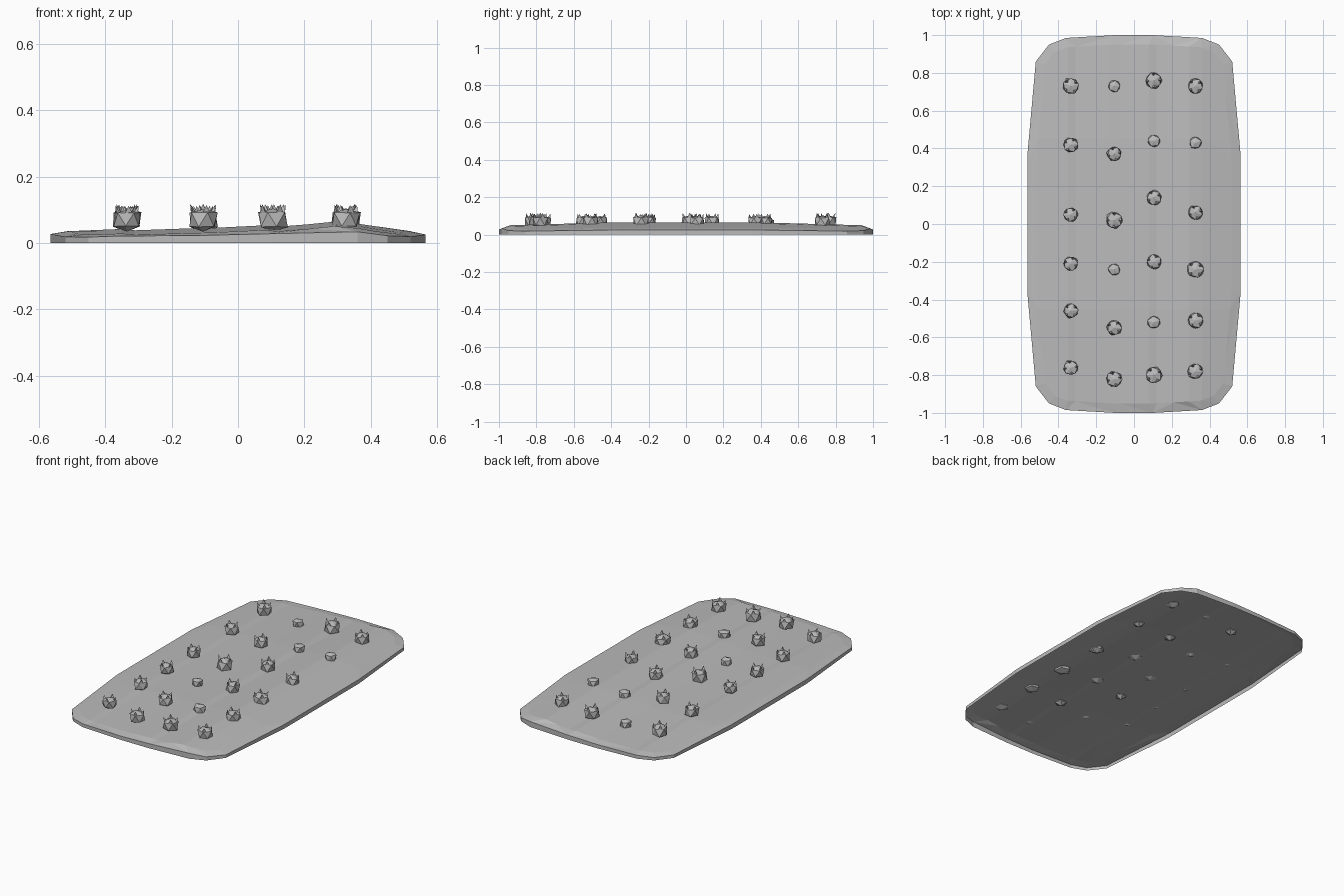
import bpy, bmesh, math, random
from mathutils import Vector, Matrix

random.seed(4)
cube = bpy.data.objects.get("Cube")
if cube:
    bpy.data.objects.remove(cube, do_unlink=True)


def material(name, value):
    mat = bpy.data.materials.new(name)
    mat.use_nodes = True
    colour = (value, value, value, 1)
    mat.diffuse_color = colour
    mat.node_tree.nodes["Principled BSDF"].inputs["Base Color"].default_value = colour
    return mat


grey = material("stone grey", 0.5)


def finish(bm, name):
    mesh = bpy.data.meshes.new(name)
    bm.to_mesh(mesh)
    bm.free()
    mesh.materials.append(grey)
    obj = bpy.data.objects.new(name, mesh)
    bpy.context.collection.objects.link(obj)
    return obj


# Cross-section of the bed: height across its width
PROFILE = [(-.6, .034), (-.46, .036), (-.35, .042), (-.31, .038), (-.14, .044),
           (-.08, .045), (.08, .053), (.12, .049), (.21, .056), (.29, .064),
           (.36, .058), (.46, .04), (.6, .03)]


def ground(x, y):
    for (a, za), (b, zb) in zip(PROFILE, PROFILE[1:]):
        if a <= x <= b:
            z = za + (zb - za) * (x - a) / (b - a)
            return z - .014 * max(0, abs(y) - .45) / .5
    return PROFILE[0][1]


# Bed: open-bottomed shell from a rounded outline, two sloping bands and furrows
def build_bed():
    quarter = [(.565, .36), (.52, .86), (.45, .95), (.36, .985), (.1, 1)]
    right = [(x, -y) for x, y in reversed(quarter)] + quarter
    outline = right + [(-x, -y) for x, y in right]
    bm = bmesh.new()
    top = bm.faces.new([bm.verts.new((x, y, 0)) for x, y in outline])
    rim = set(top.verts)
    bmesh.ops.inset_individual(bm, faces=[top], thickness=.042)
    shoulder = set(top.verts)
    bmesh.ops.inset_individual(bm, faces=[top], thickness=.05)
    for v in bm.verts:
        if v in rim:
            v.co.z = 0
        elif v in shoulder:
            v.co.z = ground(v.co.x, v.co.y) * .78
        else:
            v.co.z = ground(v.co.x, v.co.y)

    # Cut the top into furrow strips, then lift every cut to the section
    inner = [top]
    cuts = [((x, 0, 0), (1, 0, 0)) for x, _ in PROFILE[2:-2]]
    cuts += [((0, y, 0), (0, 1, 0)) for y in (-.7, -.45, 0, .45, .7)]
    for point, normal in cuts:
        geom = set(inner)
        for f in inner:
            geom.update(f.edges, f.verts)
        result = bmesh.ops.bisect_plane(bm, geom=list(geom), plane_co=point, plane_no=normal)
        inner = [f for f in result["geom"] if isinstance(f, bmesh.types.BMFace)]
    for v in {v for f in inner for v in f.verts}:
        v.co.z = ground(v.co.x, v.co.y)
    bmesh.ops.triangulate(bm, faces=[f for f in bm.faces if len(f.verts) > 4])
    finish(bm, "bed")


# Rock: faceted lump with a flattened crown and pointed chips round the top
def build_rock(x, y, radius, index):
    small = radius < .038
    bm = bmesh.new()
    bmesh.ops.create_icosphere(bm, subdivisions=1, radius=radius * 1.04)
    turn = Matrix.Rotation(random.uniform(0, math.tau), 3, "Z")
    for v in bm.verts:
        v.co = turn @ v.co * random.uniform(.94, 1.08)
        v.co.z = max(-.036, min(v.co.z, radius * .72))
    bm.normal_update()
    if not small:
        start = random.uniform(0, math.tau)
        for k in range(4):
            a = start + k * math.tau / 4
            out = Vector((math.cos(a), math.sin(a), 0))
            side = Vector((-out.y, out.x, 0)) * radius * .28
            foot = out * radius * .78
            tip = bm.verts.new(out * radius * .84 + Vector((0, 0, radius)))
            base = [bm.verts.new(p + Vector((0, 0, radius * .45)))
                    for p in (foot + side, foot - side, out * radius * .45)]
            for i in range(3):
                bm.faces.new((base[i - 1], base[i], tip))
        bmesh.ops.recalc_face_normals(bm, faces=bm.faces)
    rock = finish(bm, f"rock_{index}")
    rock.location = (x, y, ground(x, y) + (.012 if small else .07 - ground(x, y)))


# Four planted columns: x, then (y, radius) of each rock along the bed
COLUMNS = {
    -.335: [(.73, .046), (.42, .042), (.05, .04), (-.21, .042), (-.46, .042), (-.76, .042)],
    -.105: [(.73, .034), (.37, .042), (.02, .047), (-.24, .034), (-.55, .042), (-.82, .044)],
    .105: [(.76, .046), (.44, .034), (.14, .043), (-.2, .042), (-.52, .036), (-.8, .047)],
    .325: [(.73, .042), (.43, .034), (.06, .042), (-.24, .047), (-.51, .044), (-.78, .044)],
}

build_bed()
index = 1
for x, rocks in COLUMNS.items():
    for y, radius in rocks:
        build_rock(x, y, radius, index)
        index += 1
